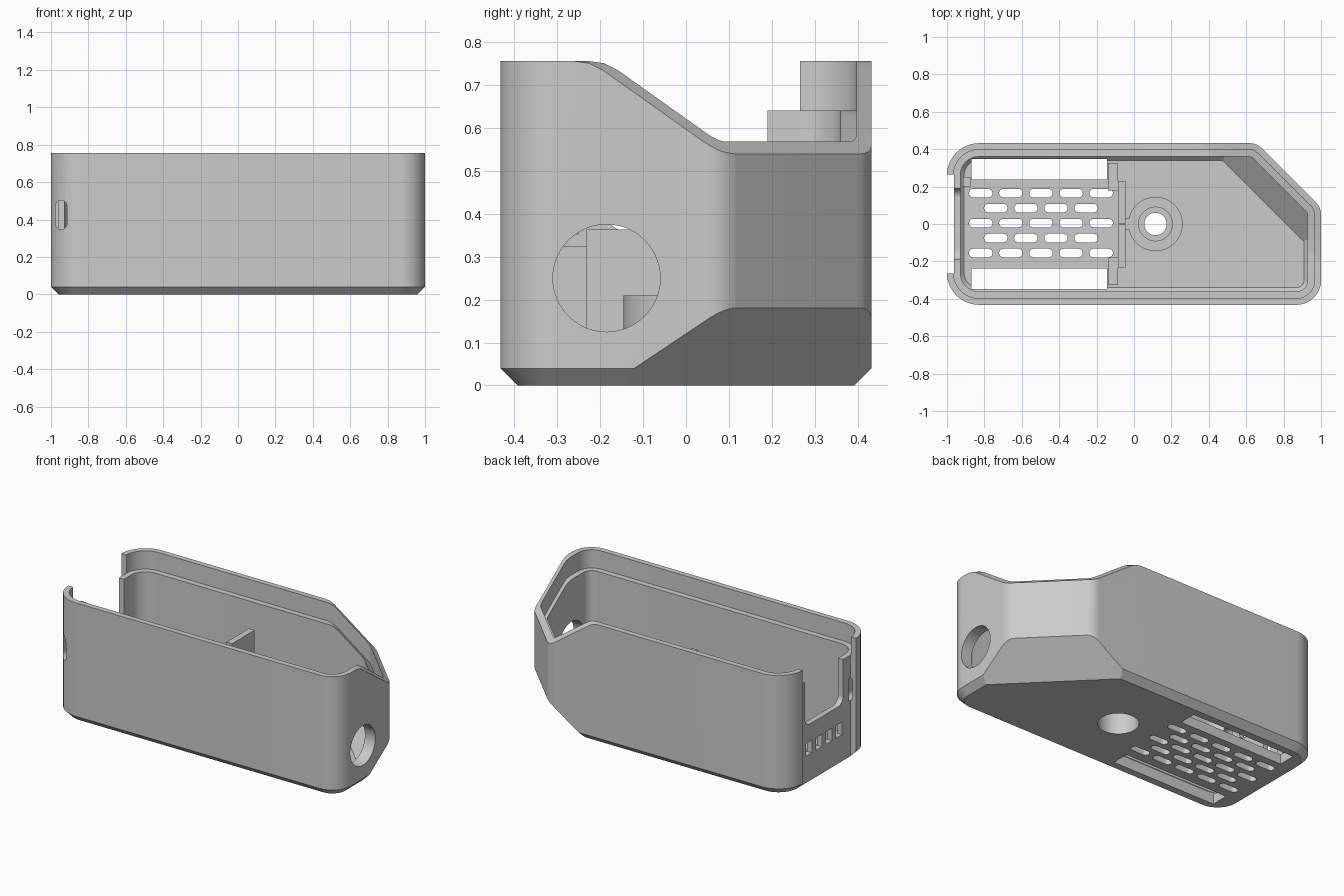
import bpy, bmesh, math
from mathutils import Vector

if "Cube" in bpy.data.objects:
    bpy.data.objects.remove(bpy.data.objects["Cube"])

grey = bpy.data.materials.new("plain_grey")
grey.use_nodes = True
grey.diffuse_color = (0.6, 0.6, 0.6, 1)
grey.node_tree.nodes["Principled BSDF"].inputs["Base Color"].default_value = (0.6, 0.6, 0.6, 1)


def finish(bm, name):
    bmesh.ops.recalc_face_normals(bm, faces=bm.faces)
    mesh = bpy.data.meshes.new(name)
    bm.to_mesh(mesh)
    bm.free()
    mesh.materials.append(grey)
    ob = bpy.data.objects.new(name, mesh)
    bpy.context.collection.objects.link(ob)
    return ob


def loft(bm, rings):
    """Closed solid through rings with equal point counts."""
    loops = [[bm.verts.new(p) for p in ring] for ring in rings]
    n = len(loops[0])
    for a, b in zip(loops, loops[1:]):
        for i in range(n):
            j = (i + 1) % n
            bm.faces.new((a[i], a[j], b[j], b[i]))
    bm.faces.new(loops[0][::-1])
    bm.faces.new(loops[-1])


def round_corners(corners, seg=10):
    """Fillet every (x, y, radius) corner of a convex outline."""
    pts = []
    for i, (x, y, r) in enumerate(corners):
        p = Vector((x, y))
        a = (Vector(corners[i - 1][:2]) - p).normalized()
        b = (Vector(corners[(i + 1) % len(corners)][:2]) - p).normalized()
        half = a.angle(b) / 2
        centre = p + (a + b).normalized() * r / math.sin(half)
        start = p + a * r / math.tan(half) - centre
        end = p + b * r / math.tan(half) - centre
        for k in range(seg + 1):
            t = k / seg
            pts.append(tuple(centre + (start * (1 - t) + end * t).normalized() * r))
    return pts


def outline(o):
    x, y, u = 1 - o, 0.432 - o, 1.09 - o * math.sqrt(2)
    big, mid, small = [max(r - o, 0.02) for r in (0.17, 0.13, 0.1)]
    return round_corners([(-x, -y, big), (x, -y, mid), (x, u - x, small),
                          (u - y, y, small), (-x, y, big)])


def case_solid(name, o, z0, z1, chamfer, slope_u=None):
    """Case outline solid with a chamfered foot and a sloped lower corner."""
    bm = bmesh.new()
    levels = [(o + chamfer, z0), (o, z0 + chamfer), (o, z1)] if chamfer else [(o, z0), (o, z1)]
    loft(bm, [[(x, y, z) for x, y in outline(off)] for off, z in levels])
    if slope_u:
        bmesh.ops.bisect_plane(bm, geom=bm.verts[:] + bm.edges[:] + bm.faces[:],
                               plane_co=(slope_u, 0, z0), plane_no=(0.67, 0.67, -1),
                               clear_outer=True)
        bmesh.ops.holes_fill(bm, edges=[e for e in bm.edges if e.is_boundary], sides=0)
    return finish(bm, name)


AXES = {"x": lambda a, b, h: (h, a, b),
        "y": lambda a, b, h: (a, h, b),
        "z": lambda a, b, h: (a, b, h),
        "diagonal": lambda a, b, h: (a / 2 + h, a / 2 - h, b)}


def extrude(bm, pts, axis, h0, h1):
    f = AXES[axis]
    loft(bm, [[f(a, b, h) for a, b in pts] for h in (h0, h1)])


def rect(a0, a1, b0, b1):
    return [(a0, b0), (a1, b0), (a1, b1), (a0, b1)]


def circle(cx, cy, r, n=48):
    return [(cx + r * math.cos(math.tau * i / n), cy + r * math.sin(math.tau * i / n))
            for i in range(n)]


def pill(cx, cy, w, h):
    r = min(w, h) / 2 - 0.0005
    w, h = w / 2, h / 2
    return round_corners([(cx - w, cy - h, r), (cx + w, cy - h, r),
                          (cx + w, cy + h, r), (cx - w, cy + h, r)], 6)


def solid(name, *parts):
    bm = bmesh.new()
    for part in parts:
        extrude(bm, *part)
    return finish(bm, name)


def combine(target, tool, operation="DIFFERENCE"):
    mod = target.modifiers.new("cut", "BOOLEAN")
    mod.operation, mod.object, mod.solver = operation, tool, "EXACT"
    bpy.context.view_layer.objects.active = target
    bpy.ops.object.modifier_apply(modifier=mod.name)
    bpy.data.objects.remove(tool)


def above_rim(drop):
    """Space above the rim line, which dips towards the angled corner."""
    line = [(-3, 0.755), (0.74, 0.755), (0.775, 0.75), (0.805, 0.735),
            (1.04, 0.568), (1.075, 0.546), (1.11, 0.53), (3, 0.53)]
    pts = [(u, z - drop) for u, z in line] + [(3, 1.5), (-3, 1.5)]
    return solid("above_rim", (pts, "diagonal", -3, 3))


# Case shell: outer body, dipped rim, stepped ledge and cavity
case = case_solid("case", 0, 0, 0.755, 0.04, 0.82)
dip = above_rim(0)
dip.location.z = 0.0001
combine(case, dip)
rim_space = case_solid("rim_space", 0.035, 0.2, 1.2, 0)
combine(rim_space, above_rim(0.115), "INTERSECT")
combine(case, rim_space)
combine(case, case_solid("cavity", 0.072, 0.06, 1.3, 0.02, 0.815))

# Screw boss
BX = 0.115
combine(case, solid("boss", (circle(BX, 0, 0.145), "z", 0.03, 0.21)), "UNION")
combine(case, solid("counterbore", (circle(BX, 0, 0.115), "z", -0.1, 0.16)))
combine(case, solid("screw_hole", (circle(BX, 0, 0.06), "z", 0.1, 0.5)))
combine(case, solid("screw_seat", (circle(BX, 0, 0.09), "z", 0.19, 0.5)))

# Open end: recessed panel, rounded slot and small vents
combine(case, solid("panel_recess", (rect(-0.265, 0.265, -0.1, 1), "x", -1.2, -0.963)))
slot = round_corners([(-0.19, 0.36, 0.05), (0.19, 0.36, 0.05), (0.19, 1, 0.05), (-0.19, 1, 0.05)])
combine(case, solid("end_slot", (slot, "x", -1.2, -0.88)))
combine(case, solid("end_vents", *[(rect(y - 0.03, y + 0.03, 0.17, 0.25), "x", -1.2, -0.88)
                                   for y in (-0.15, -0.05, 0.05, 0.15)]))

# Cable hole and port
combine(case, solid("cable_hole", (circle(-0.185, 0.25, 0.125), "x", 0.85, 1.2)))
combine(case, solid("port", (pill(-0.945, 0.425, 0.06, 0.155), "y", -0.6, -0.25)))

# Floor openings and staggered vent rows
vents = [(rect(-0.87, -0.145, s * 0.292 - 0.055, s * 0.292 + 0.055), "z", -0.1, 0.15) for s in (-1, 1)]
for row in range(5):
    count = 5 - row % 2
    for i in range(count):
        x = -0.4975 + (i - (count - 1) / 2) * 0.161
        vents.append((pill(x, 0.165 - row * 0.08, 0.125, 0.046), "z", -0.1, 0.15))
combine(case, solid("floor_openings", *vents))

# Inner partition, ribs and board post
parts = [case,
         solid("partition_high", (rect(-0.085, -0.045, 0.004, 0.23), "z", 0.05, 0.54)),
         solid("partition_low", (rect(-0.085, -0.045, -0.232, -0.004), "z", 0.05, 0.363)),
         solid("boss_rib", (rect(-0.05, -0.02, -0.03, 0.03), "z", 0.05, 0.21)),
         solid("board_post", (rect(-0.915, -0.875, 0.2, 0.25), "z", 0.05, 0.38))]
for side, s in (("front", -1), ("back", 1)):
    y0, y1 = sorted((s * 0.18, s * 0.325))
    parts.append(solid(side + "_rib", (rect(-0.14, -0.085, y0, y1), "z", 0.05, 0.325)))

bpy.ops.object.select_all(action="DESELECT")
for ob in parts:
    ob.select_set(True)
bpy.context.view_layer.objects.active = case
bpy.ops.object.shade_smooth_by_angle(angle=math.radians(28))
